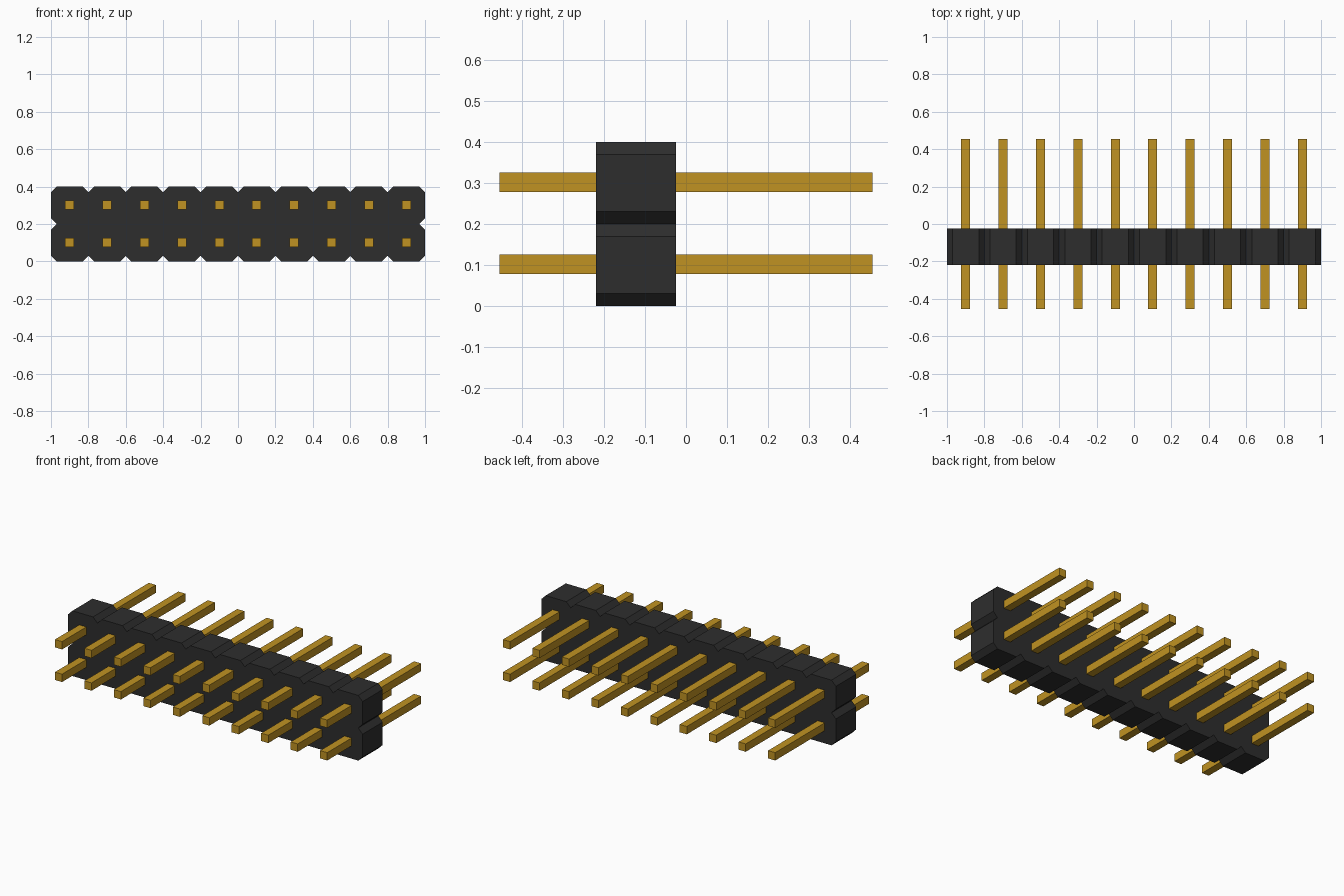
import bpy
import bmesh

cube = bpy.data.objects.get("Cube")
if cube:
    bpy.data.objects.remove(cube, do_unlink=True)

COLS, PITCH, CHAMFER = 10, 0.2, 0.03
BODY_FRONT, BODY_BACK = -0.22, -0.025
PIN_HALF, PIN_LENGTH = 0.024, 0.91
PIN_HEIGHTS = (0.102, 0.302)
WIDTH, HEIGHT = COLS * PITCH, 2 * PITCH


def make_material(name, rgb):
    mat = bpy.data.materials.new(name)
    mat.use_nodes = True
    colour = (*rgb, 1.0)
    mat.diffuse_color = colour
    mat.node_tree.nodes["Principled BSDF"].inputs["Base Color"].default_value = colour
    return mat


def add_object(name, bm, mat):
    bmesh.ops.recalc_face_normals(bm, faces=bm.faces)
    mesh = bpy.data.meshes.new(name)
    bm.to_mesh(mesh)
    bm.free()
    mesh.materials.append(mat)
    obj = bpy.data.objects.new(name, mesh)
    bpy.context.collection.objects.link(obj)
    return obj


def notched_edge(start, direction, cells):
    """Outline points along one side, with a V notch between cells."""
    points = []
    for i in range(cells):
        a, b = i * PITCH + CHAMFER, (i + 1) * PITCH - CHAMFER
        points += [(start[0] + direction[0] * t, start[1] + direction[1] * t) for t in (a, b)]
        if i < cells - 1:
            t = (i + 1) * PITCH
            # inward is the direction turned a quarter turn left
            points.append((start[0] + direction[0] * t - direction[1] * CHAMFER,
                           start[1] + direction[1] * t + direction[0] * CHAMFER))
    return points


black = make_material("black plastic", (0.027, 0.027, 0.027))
gold = make_material("gold metal", (0.53, 0.29, 0.016))

# Housing: notched outline extruded front to back
w = WIDTH / 2
outline = (notched_edge((-w, 0), (1, 0), COLS) + notched_edge((w, 0), (0, 1), 2)
           + notched_edge((w, HEIGHT), (-1, 0), COLS) + notched_edge((-w, HEIGHT), (0, -1), 2))
bm = bmesh.new()
face = bm.faces.new([bm.verts.new((x, BODY_FRONT, z)) for x, z in outline])
result = bmesh.ops.extrude_face_region(bm, geom=[face])
moved = [v for v in result["geom"] if isinstance(v, bmesh.types.BMVert)]
bmesh.ops.translate(bm, verts=moved, vec=(0, BODY_BACK - BODY_FRONT, 0))
add_object("housing", bm, black)

# Pins: two rows of square bars passing through the housing
for row, z in zip(("lower", "upper"), PIN_HEIGHTS):
    for i in range(COLS):
        bm = bmesh.new()
        bmesh.ops.create_cube(bm, size=1)
        bmesh.ops.scale(bm, verts=bm.verts, vec=(2 * PIN_HALF, PIN_LENGTH, 2 * PIN_HALF))
        pin = add_object(f"{row}_pin_{i + 1}", bm, gold)
        pin.location = (-w + (i + 0.5) * PITCH, 0, z)
